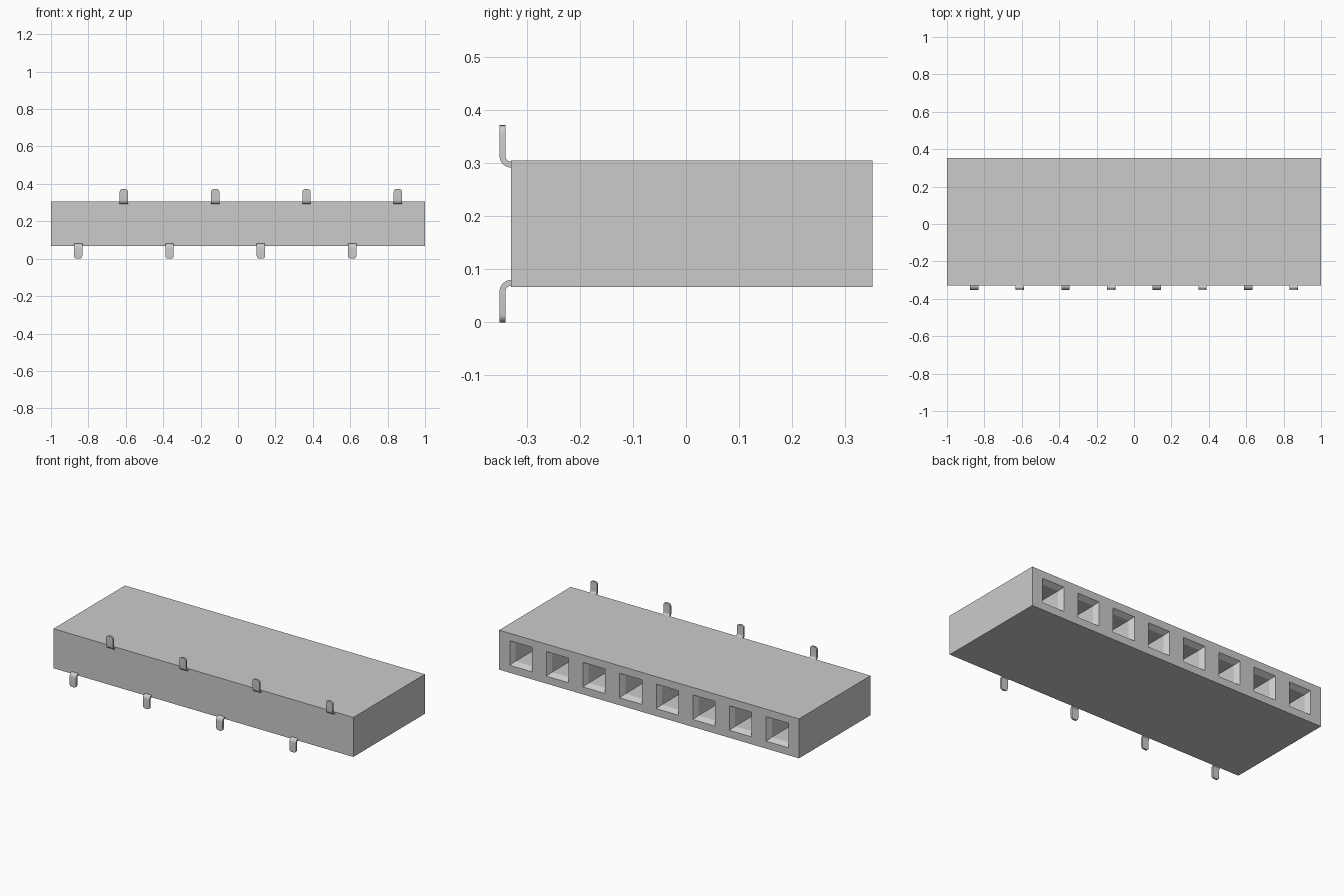
import bpy
import bmesh
from math import sin, cos, pi, radians
from mathutils import Vector

default = bpy.data.objects.get("Cube")
if default:
    bpy.data.objects.remove(default, do_unlink=True)

COUNT, PITCH = 8, 0.2442
FRONT, BACK = -0.33, 0.352
LOW, HIGH = 0.067, 0.305
MID = (LOW + HIGH) / 2
HOLE = 0.074          # half width of a socket mouth
PIN_X = [(i - (COUNT - 1) / 2) * PITCH for i in range(COUNT)]

grey = bpy.data.materials.new("light grey")
grey.use_nodes = True
grey.diffuse_color = (0.6, 0.6, 0.6, 1)
grey.node_tree.nodes["Principled BSDF"].inputs["Base Color"].default_value = (0.6, 0.6, 0.6, 1)


def finish(bm, name):
    bmesh.ops.recalc_face_normals(bm, faces=bm.faces)
    mesh = bpy.data.meshes.new(name)
    bm.to_mesh(mesh)
    bm.free()
    mesh.materials.append(grey)
    obj = bpy.data.objects.new(name, mesh)
    bpy.context.collection.objects.link(obj)
    return obj


def back_faces(bm):
    return [f for f in bm.faces if all(abs(v.co.y - BACK) < 1e-4 for v in f.verts)]


def cut_back(bm, point, normal):
    faces = back_faces(bm)
    edges = {e for f in faces for e in f.edges}
    verts = {v for f in faces for v in f.verts}
    bmesh.ops.bisect_plane(bm, geom=faces + list(edges) + list(verts), dist=1e-5,
                           plane_co=point, plane_no=normal)


# Housing: a block whose back carries a row of funnel-mouthed sockets
bm = bmesh.new()
bmesh.ops.create_cube(bm, size=1)
for v in bm.verts:
    v.co = (v.co.x * 2, FRONT if v.co.y < 0 else BACK, LOW if v.co.z < 0 else HIGH)
for side in (-HOLE, HOLE):
    cut_back(bm, (0, BACK, MID + side), (0, 0, 1))
    for x in PIN_X:
        cut_back(bm, (x + side, BACK, MID), (1, 0, 0))


def is_mouth(face):
    c = face.calc_center_median()
    return abs(c.z - MID) < 0.01 and any(abs(c.x - x) < 0.01 for x in PIN_X)


bm.normal_update()
mouths = [f for f in back_faces(bm) if is_mouth(f)]
bmesh.ops.inset_individual(bm, faces=mouths, thickness=0.024)
for v in {v for f in mouths for v in f.verts}:
    v.co.y -= 0.03
deep = bmesh.ops.extrude_discrete_faces(bm, faces=mouths)["faces"]
for v in {v for f in deep for v in f.verts}:
    v.co.y -= 0.5
finish(bm, "housing")


# Pins: bent flat strips with rounded tips, alternately pointing down and up
def pin(index, x, up):
    outer, inner, width, tip = 0.022, 0.011, 0.044, 0.372
    bend_z = 0.314
    arc = [i * pi / 2 / 6 for i in range(7)]
    path = [(FRONT + 0.005, bend_z - outer)]
    path += [(FRONT - outer * sin(a), bend_z - outer * cos(a)) for a in arc]
    path += [(FRONT - outer, tip), (FRONT - inner, tip)]
    path += [(FRONT - inner * sin(a), bend_z - inner * cos(a)) for a in reversed(arc)]
    path += [(FRONT + 0.005, bend_z - inner)]
    bm = bmesh.new()
    face = bm.faces.new([bm.verts.new((x - width / 2, y, z)) for y, z in path])
    new = bmesh.ops.extrude_face_region(bm, geom=[face])["geom"]
    bmesh.ops.translate(bm, vec=Vector((width, 0, 0)),
                        verts=[g for g in new if isinstance(g, bmesh.types.BMVert)])
    corners = [e for e in bm.edges
               if all(abs(v.co.z - tip) < 1e-5 for v in e.verts)
               and abs(e.verts[0].co.x - e.verts[1].co.x) < 1e-5]
    bmesh.ops.bevel(bm, geom=corners, offset=0.014, segments=4, profile=0.5,
                    affect='EDGES')
    if not up:
        for v in bm.verts:
            v.co.z = tip - v.co.z
    obj = finish(bm, f"{'upper' if up else 'lower'}_pin_{index // 2 + 1}")
    for poly in obj.data.polygons:
        poly.use_smooth = True
    obj.data.set_sharp_from_angle(angle=radians(35))


for i, x in enumerate(PIN_X):
    pin(i, x, up=i % 2 == 1)
